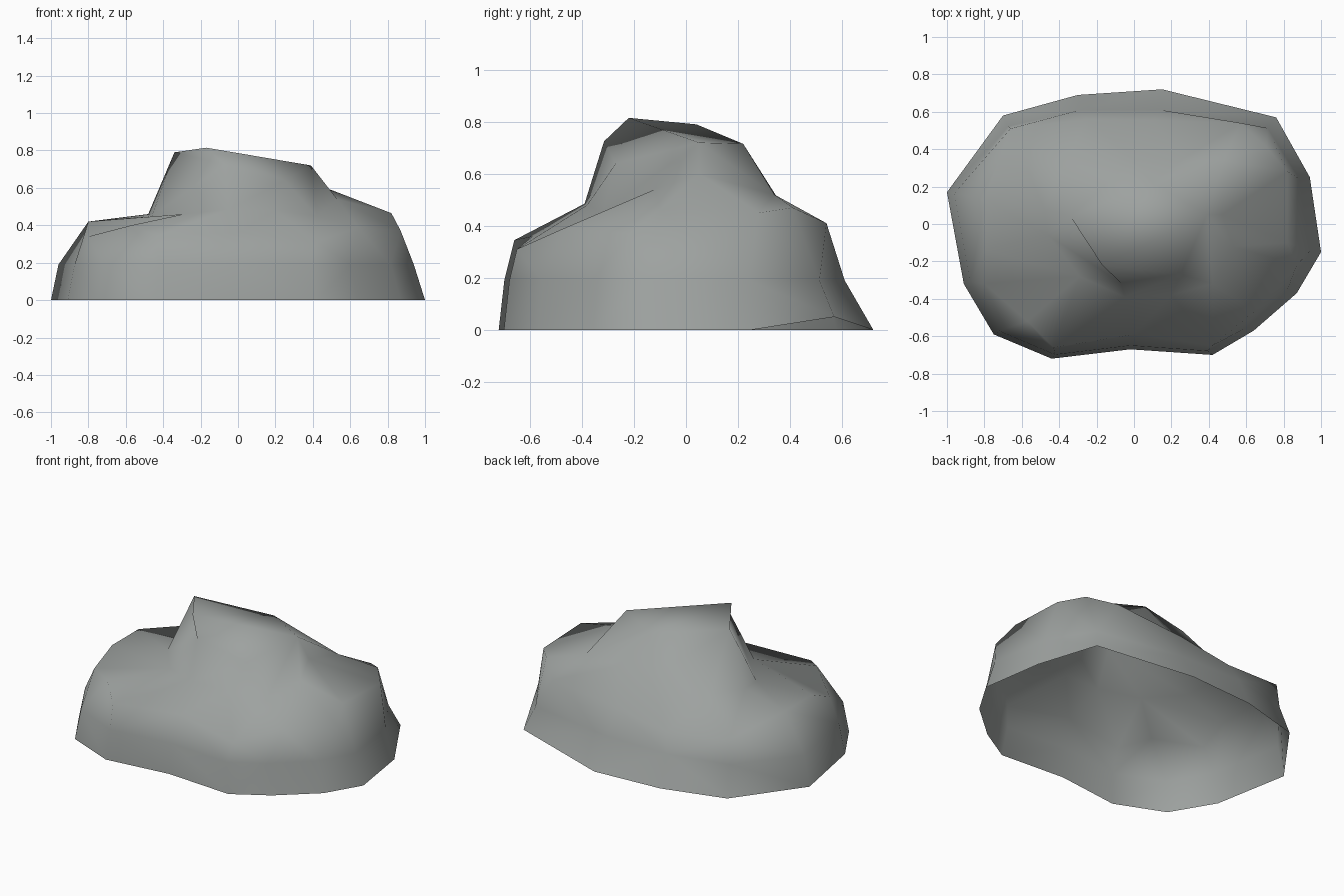
import bpy
import bmesh
from math import atan2, tau

# Remove the default cube
default = bpy.data.objects.get("Cube")
if default:
    bpy.data.objects.remove(default, do_unlink=True)

# One stone grey for the whole rock
stone = bpy.data.materials.new("stone grey")
stone.use_nodes = True
grey = (0.34, 0.36, 0.35, 1)
stone.diffuse_color = grey
stone.node_tree.nodes["Principled BSDF"].inputs["Base Color"].default_value = grey


def turn(point):
    """Clockwise angle around the rock, starting at its right side."""
    return atan2(point[1], -point[0]) % tau


def belly_point(point):
    """Lean a ground point inward; the back wall leans in more."""
    x, y, z = point
    behind = y > 0.4
    return (x * (0.94 if x > 0 else 0.96), min(y * (0.9 if behind else 0.97), 0.61), 0.19)


def stitch(bm, lower, upper):
    """Fill the band between two closed rings, advancing whichever lags in angle."""
    i = j = 0
    n, m = len(lower), len(upper)

    def reach(ring, k):
        return turn(ring[k % len(ring)].co) + tau * (k // len(ring))

    while i < n or j < m:
        a, b = lower[i % n], upper[j % m]
        if j == m or (i < n and reach(lower, i + 1) <= reach(upper, j + 1)):
            bm.faces.new((a, b, lower[(i + 1) % n]))
            i += 1
        else:
            bm.faces.new((a, b, upper[(j + 1) % m]))
            j += 1


# Ground outline, clockwise from the right side
outline = [(-1, .17), (-.7, .58), (-.3, .69), (.15, .72), (.76, .57), (.94, .25), (1, -.15),
           (.87, -.37), (.64, -.57), (.42, -.7), (-.02, -.67), (-.44, -.72), (-.75, -.59), (-.91, -.32)]
ground = [(x, y, 0.05 if x > 0.7 and y > 0.5 else 0) for x, y in outline]
belly = [belly_point(p) for p in ground]

# Shoulder with a sharp back edge, foot of the crag and rim of the crag
shoulder = [(-.8, .13, .42), (-.66, .51, .34), (-.25, .56, .3), (.1, .555, .36), (.57, .54, .41),
            (.71, .41, .47), (.82, .28, .45), (.82, -.1, .465), (.87, -.22, .37), (.64, -.47, .39),
            (.42, -.65, .31), (0, -.59, .36), (-.43, -.66, .345), (-.57, -.52, .4),
            (-.8, -.32, .34), (-.8, -.14, .42)]
foot = [(-.48, .08, .46), (-.38, .3, .48), (0, .35, .51), (.25, .34, .51), (.48, .34, .52),
        (.47, .05, .6), (.53, -.12, .54), (.42, -.32, .45), (.2, -.38, .48), (-.05, -.39, .485),
        (-.29, -.28, .46), (-.46, -.06, .45)]
rim = [(-.34, .04, .79), (.1, .22, .715), (.39, .05, .72), (.25, -.27, .64), (-.07, -.315, .725)]

bm = bmesh.new()
rings = [[bm.verts.new(p) for p in ring] for ring in (ground, belly, shoulder, foot, rim)]
for lower, upper in zip(rings, rings[1:]):
    stitch(bm, lower, upper)

# Sloping top with its peak towards the front
peak = bm.verts.new((-.17, -.22, .815))
top = rings[-1]
for k, vert in enumerate(top):
    bm.faces.new((vert, peak, top[(k + 1) % len(top)]))
bmesh.ops.recalc_face_normals(bm, faces=bm.faces[:])
if sum(f.normal.z for f in bm.faces) < 0:
    bmesh.ops.reverse_faces(bm, faces=bm.faces[:])

mesh = bpy.data.meshes.new("rock")
bm.to_mesh(mesh)
bm.free()
mesh.materials.append(stone)
rock = bpy.data.objects.new("rock", mesh)
bpy.context.collection.objects.link(rock)

# Weathered, fully smooth surface
for polygon in mesh.polygons:
    polygon.use_smooth = True
